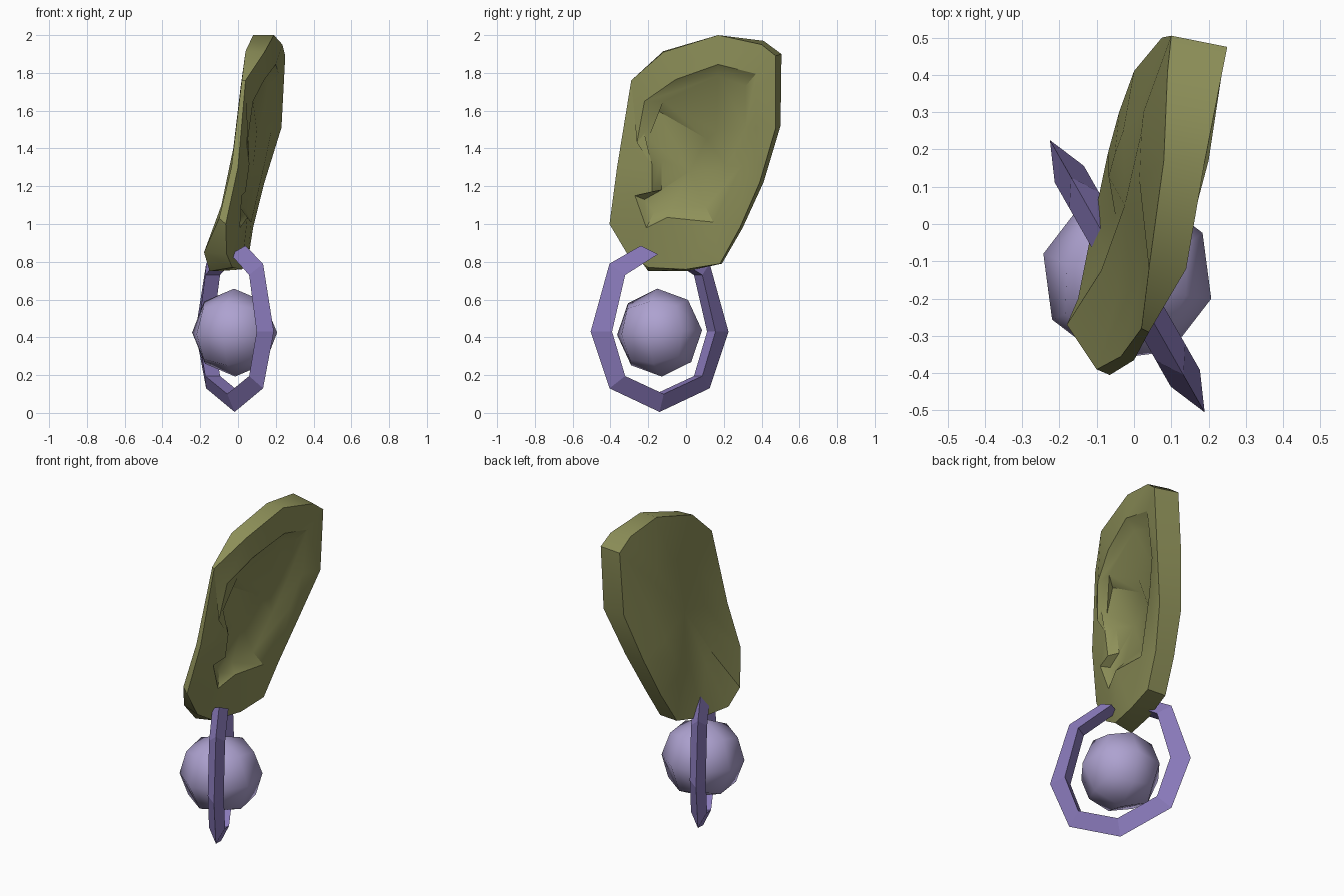
import bpy, bmesh, math
from mathutils import Vector, Matrix

if "Cube" in bpy.data.objects:
    bpy.data.objects.remove(bpy.data.objects["Cube"])


def material(name, rgb):
    m = bpy.data.materials.new(name)
    m.diffuse_color = (*rgb, 1)
    m.use_nodes = True
    m.node_tree.nodes["Principled BSDF"].inputs["Base Color"].default_value = m.diffuse_color
    return m


def finish(bm, name, mat, angle=None):
    bmesh.ops.recalc_face_normals(bm, faces=bm.faces)
    me = bpy.data.meshes.new(name)
    bm.to_mesh(me)
    bm.free()
    ob = bpy.data.objects.new(name, me)
    bpy.context.collection.objects.link(ob)
    me.materials.append(mat)
    if angle:
        bpy.ops.object.select_all(action='DESELECT')
        ob.select_set(True)
        bpy.context.view_layer.objects.active = ob
        bpy.ops.object.shade_smooth_by_angle(angle=math.radians(angle))
    return ob


olive = material("olive_skin", (0.27, 0.28, 0.10))
purple = material("purple_metal", (0.26, 0.20, 0.51))
lilac = material("lilac_pearl", (0.42, 0.36, 0.63))

# Ear loops, each point as (y, z, x)
front_rim = [(-.29, 1.76, .04), (-.12, 1.91, .14), (.17, 2.0, .19), (.40, 1.95, .235),
             (.475, 1.89, .25), (.475, 1.51, .23), (.39, 1.22, .14), (.285, .98, .08),
             (.18, .79, .05), (0, .76, .02), (-.20, .77, -.03), (-.31, .84, -.06),
             (-.405, 1.0, -.065), (-.365, 1.3, 0)]
back_rim = [(-.28, 1.76, .02), (-.12, 1.915, .04), (.17, 2.0, .08), (.41, 1.97, .09),
            (.505, 1.9, .10), (.50, 1.52, .075), (.41, 1.22, .0), (.30, .98, -.04),
            (.19, .79, -.07), (0, .75, -.11), (-.20, .75, -.15), (-.27, .85, -.18),
            (-.39, 1.03, -.10), (-.355, 1.3, -.035)]
opening = [(-.22, 1.65, .08), (-.055, 1.765, .14), (.17, 1.845, .20), (.37, 1.795, .215),
           (.37, 1.51, .18), (.30, 1.315, .14), (.145, 1.01, .07), (-.10, 1.035, .05),
           (-.21, .98, .01), (-.27, 1.15, .02), (-.18, 1.17, .04), (-.18, 1.315, .06),
           (-.26, 1.43, .05)]
floor = [(-.12, 1.65, .08), (-.035, 1.71, .10), (.17, 1.785, .14), (.315, 1.73, .16),
         (.315, 1.51, .13), (.22, 1.30, .08), (.105, 1.09, .03), (-.075, 1.09, .01),
         (-.17, 1.06, -.01), (-.22, 1.13, -.01), (-.13, 1.18, .0), (-.13, 1.34, .02),
         (-.20, 1.45, .03)]

bm = bmesh.new()


def vert(p):
    return bm.verts.new((p[2], p[0], p[1]))


def bridge(a, b):
    n = len(a)
    for k in range(n):
        j = (k + 1) % n
        bm.faces.new((a[k], a[j], b[j], b[k]))


def fan(loop, centre):
    for k in range(len(loop)):
        bm.faces.new((loop[k], loop[(k + 1) % len(loop)], centre))


fr, br, op, fl = ([vert(p) for p in loop] for loop in (front_rim, back_rim, opening, floor))

# Outer edge band and the wall of the opening
bridge(fr, br)
bridge(op, fl)

# Front face between the rim and the opening
match = [0, 1, 2, 3, 3, 4, 5, 6, 6, 7, 8, 8, 9, 11, 13]
for k in range(14):
    inner = [op[i % 13] for i in range(match[k], match[k + 1] + 1)]
    bm.faces.new([fr[(k + 1) % 14], fr[k]] + inner)

# Upper shelf, ledge and deeper bowl
fold_top, fold_low, corner = vert((.16, 1.49, .10)), vert((.11, 1.45, .04)), vert((-.15, 1.6, .03))
for f in ((fl[0], fl[1], fl[2], fold_top), (fl[2], fl[3], fl[4], fold_top),
          (fl[4], fl[5], fold_top), (fl[0], fold_top, fold_low, corner),
          (fold_top, fl[5], fold_low), (fl[12], fl[0], corner)):
    bm.faces.new(f)
fan(fl[5:] + [corner, fold_low], vert((.02, 1.28, .015)))

# Back: a gentle bulge behind the bowl with a hollow towards the front edge
back_mid = []
for y, z, x in back_rim:
    t = .45
    bump = -.025 if y > 0 else .015
    back_mid.append(vert((y + (.05 - y) * t, z + (1.4 - z) * t, x + (-.01 - x) * t + bump)))
bridge(br, back_mid)
fan(back_mid, vert((.05, 1.4, -.025)))
bmesh.ops.triangulate(bm, faces=[f for f in bm.faces if len(f.verts) > 4])
finish(bm, "ear", olive, 35)

# Open hoop: triangular section with its ridge outward, as (outer u, z, inner u, z)
half = [(.115, .885, .035, .84), (.305, .79, .235, .73), (.42, .43, .315, .43),
        (.305, .13, .235, .195), (0, .005, 0, .10)]
path = half + [(-a, b, -c, d) for a, b, c, d in reversed(half[:-1])]
centre = Vector((-.018, -.14, 0))
along, side = Vector((.494, -.869, 0)), Vector((.869, .494, 0))
up = Vector((0, 0, 1))
bm = bmesh.new()
rings = []
for a, b, c, d in path:
    inner = centre + along * c + up * d
    pts = (centre + along * a + up * b, inner + side * .045, inner - side * .045)
    rings.append([bm.verts.new(p) for p in pts])
for r, s in zip(rings, rings[1:]):
    bridge(r, s)
bm.faces.new(rings[0])
bm.faces.new(rings[-1])
finish(bm, "hoop", purple)

# Pearl: a subdivided cube rounded to a ball
bm = bmesh.new()
bmesh.ops.create_cube(bm, size=2)
bmesh.ops.subdivide_edges(bm, edges=bm.edges[:], cuts=1, use_grid_fill=True)
for v in bm.verts:
    v.co = v.co.normalized() * .233
bm.transform(Matrix.Translation((-.018, -.14, .425)) @ Matrix.Rotation(math.radians(-15), 4, 'Z')
             @ Matrix.Rotation(math.radians(3), 4, 'X'))
finish(bm, "pearl", lilac, 60)
